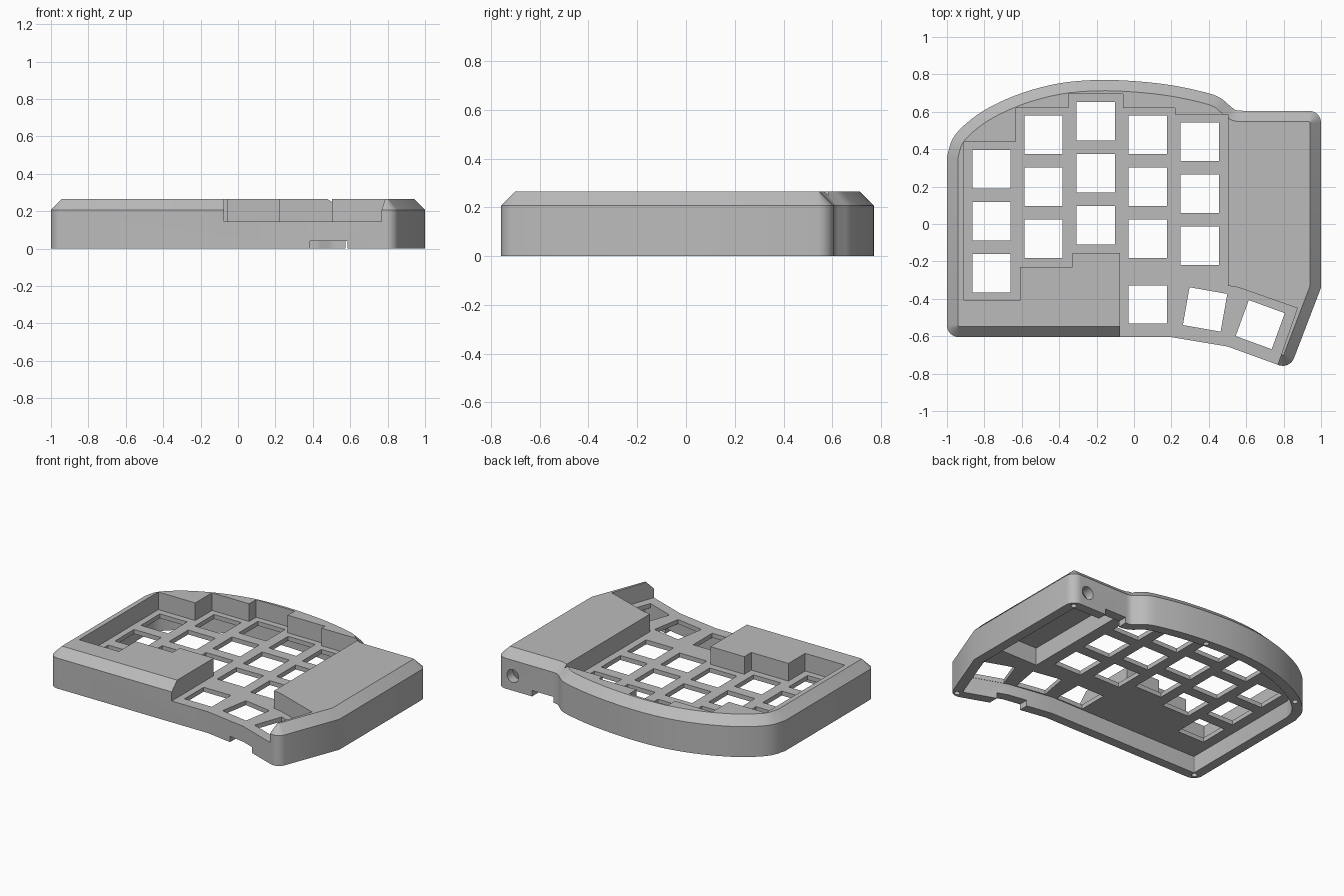
import bpy, bmesh, math
from mathutils import Vector, Matrix

cube = bpy.data.objects.get("Cube")
if cube:
    bpy.data.objects.remove(cube, do_unlink=True)

grey = bpy.data.materials.new("plain grey")
grey.use_nodes = True
grey.diffuse_color = (0.5, 0.5, 0.5, 1)
grey.node_tree.nodes["Principled BSDF"].inputs["Base Color"].default_value = (0.5, 0.5, 0.5, 1)


def make_object(name, bm):
    bmesh.ops.recalc_face_normals(bm, faces=bm.faces)
    mesh = bpy.data.meshes.new(name)
    bm.to_mesh(mesh)
    bm.free()
    mesh.materials.append(grey)
    obj = bpy.data.objects.new(name, mesh)
    bpy.context.collection.objects.link(obj)
    return obj


def add_loft(bm, layers):
    """Solid through matching outlines, given as (points, height)."""
    rings = [[bm.verts.new((p[0], p[1], z)) for p in pts] for pts, z in layers]
    for low, high in zip(rings, rings[1:]):
        n = len(low)
        for i in range(n):
            j = (i + 1) % n
            bm.faces.new((low[i], low[j], high[j], high[i]))
    bm.faces.new(rings[0][::-1])
    bm.faces.new(rings[-1])


def prism(name, pts, z0, z1):
    bm = bmesh.new()
    add_loft(bm, [(pts, z0), (pts, z1)])
    return make_object(name, bm)


def box(name, x0, x1, y0, y1, z0, z1):
    return prism(name, [(x0, y0), (x1, y0), (x1, y1), (x0, y1)], z0, z1)


def round_corner(prev, corner, nxt, radius, steps=8):
    c = Vector(corner)
    a, b = (Vector(prev) - c).normalized(), (Vector(nxt) - c).normalized()
    half = a.angle(b) / 2
    centre = c + (a + b).normalized() * radius / math.sin(half)
    start = c + a * radius / math.tan(half) - centre
    turn = math.pi - 2 * half
    return [centre + Matrix.Rotation(turn * i / steps, 2) @ start for i in range(steps + 1)]


def smooth_curve(points, steps=4):
    p = [Vector(q) for q in points]
    p = [2 * p[0] - p[1]] + p + [2 * p[-1] - p[-2]]
    out = []
    for a, b, c, d in zip(p, p[1:], p[2:], p[3:]):
        for i in range(steps):
            t = i / steps
            out.append(0.5 * (2 * b + (c - a) * t + (2 * a - 5 * b + 4 * c - d) * t ** 2
                              + (3 * b - a - 3 * c + d) * t ** 3))
    return out + [p[-2]]


def inset(pts, dist):
    out = []
    for i, p in enumerate(pts):
        d1 = (p - pts[i - 1]).normalized()
        d2 = (pts[(i + 1) % len(pts)] - p).normalized()
        n1, n2 = Vector((-d1.y, d1.x)), Vector((-d2.y, d2.x))
        out.append(p + (n1 + n2) * dist / (1 + n1.dot(n2)))
    return out


# Case outline, counter-clockwise from the front corner
BACK = [(0.6, 0.605), (0.545, 0.609), (0.508, 0.636), (0.46, 0.675), (0.38, 0.704),
        (0.2, 0.742), (0, 0.764), (-0.2, 0.77), (-0.4, 0.752), (-0.6, 0.7),
        (-0.78, 0.62), (-0.9, 0.535), (-0.97, 0.455), (-1, 0.36)]


def outline(radius):
    corner, bend, foot = (-1, -0.605), (0.5, -0.655), (0.833, -0.776)
    side, back = (1, -0.34), (1, 0.605)
    return (round_corner(BACK[-1], corner, (0.2, -0.605), radius)
            + [Vector((0.2, -0.605)), Vector(bend)]
            + round_corner(bend, foot, side, radius) + [Vector(side)]
            + round_corner(side, back, BACK[0], radius) + smooth_curve(BACK))


# Outer shell with its chamfered top edge
edge = outline(0.064)
bm = bmesh.new()
add_loft(bm, [(edge, 0), (edge, 0.207), (inset(edge, 0.058), 0.265)])
case = make_object("keyboard_case", bm)

# Stepped recess around the keys, open at the front
recess = prism("key_recess", [
    (-0.075, -0.9), (0.717, -0.9), (0.873, -0.45), (0.56, -0.34), (0.503, -0.33),
    (0.503, 0.585), (0.22, 0.585), (0.22, 0.62), (-0.06, 0.62), (-0.06, 0.695),
    (-0.35, 0.695), (-0.35, 0.62), (-0.63, 0.62), (-0.63, 0.44), (-0.908, 0.44),
    (-0.908, -0.41), (-0.61, -0.41), (-0.61, -0.23), (-0.33, -0.23), (-0.33, -0.155),
    (-0.075, -0.155)], 0.145, 0.5)

# Hollow underside and the taller electronics pocket
cavity = prism("underside_cavity", inset(outline(0.07), 0.065), -0.1, 0.115)
pocket = box("electronics_pocket", 0.535, 0.93, -0.3, 0.535, 0.05, 0.235)

# Square key openings: five columns of three and three thumb keys
PITCH, HALF = 0.278, 0.1025
columns = [(-0.762, 0.293), (-0.484, 0.477), (-0.205, 0.55), (0.073, 0.477), (0.351, 0.439)]
keys = [(x, y - PITCH * row, 0) for x, y in columns for row in range(3)]
keys += [(0.073, -0.43, 0), (0.38, -0.457, -10), (0.675, -0.538, -20)]
bm = bmesh.new()
for x, y, angle in keys:
    turn = Matrix.Rotation(math.radians(angle), 2)
    square = [Vector((x, y)) + turn @ Vector((sx * HALF, sy * HALF))
              for sx, sy in ((-1, -1), (1, -1), (1, 1), (-1, 1))]
    add_loft(bm, [(square, 0.08), (square, 0.2)])
openings = make_object("key_openings", bm)

# Screw holes in the bottom rim
bm = bmesh.new()
for x, y in [(-0.955, -0.56), (0.815, -0.727), (0.955, 0.56), (0.03, 0.727), (-0.85, 0.53)]:
    bmesh.ops.create_cone(bm, cap_ends=True, segments=16, radius1=0.018, radius2=0.018,
                          depth=0.16, matrix=Matrix.Translation((x, y, 0)))
screws = make_object("screw_holes", bm)

# Round socket in the back wall
bm = bmesh.new()
bmesh.ops.create_cone(bm, cap_ends=True, segments=32, radius1=0.044, radius2=0.044, depth=0.2,
                      matrix=Matrix.Translation((0.88, 0.6, 0.1)) @ Matrix.Rotation(math.pi / 2, 4, "X"))
socket = make_object("back_socket", bm)

# Notches in the lower rim
front_notch = box("front_notch", 0.385, 0.585, -0.85, -0.52, -0.1, 0.04)
back_notch = box("back_notch", 0.575, 0.735, 0.5, 0.7, -0.1, 0.04)

# Carve everything out of the shell
bpy.ops.object.select_all(action="DESELECT")
case.select_set(True)
bpy.context.view_layer.objects.active = case
for cutter in (recess, cavity, pocket, openings, screws, socket, front_notch, back_notch):
    cutter.hide_render = True
    mod = case.modifiers.new(cutter.name, "BOOLEAN")
    mod.operation = "DIFFERENCE"
    mod.solver = "EXACT"
    mod.object = cutter
    bpy.ops.object.modifier_apply(modifier=mod.name)
    bpy.data.objects.remove(cutter, do_unlink=True)
bpy.ops.object.shade_smooth_by_angle(angle=math.radians(25))
